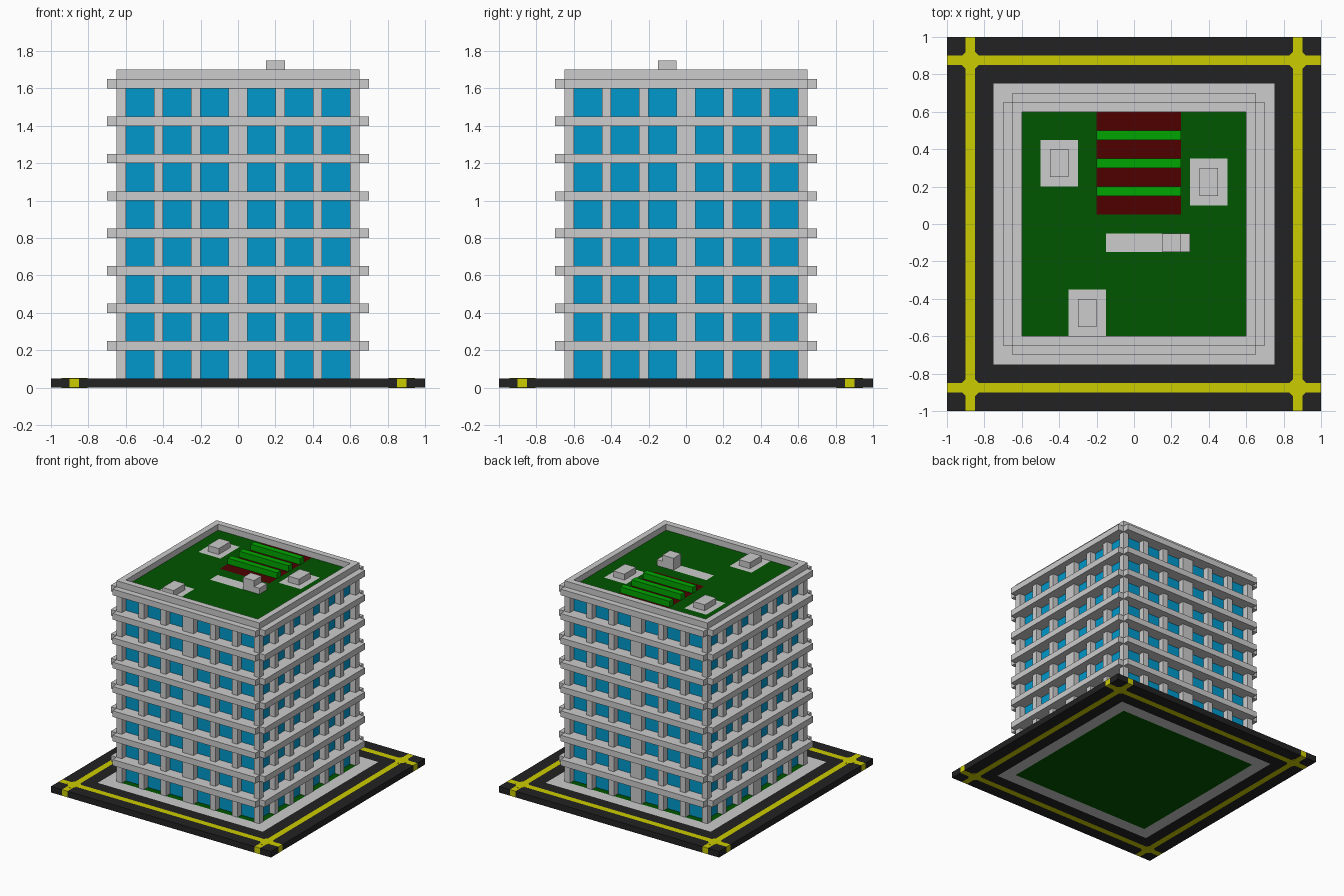
import bpy, bmesh, math
from mathutils import Matrix, Vector

cube = bpy.data.objects.get("Cube")
if cube:
    bpy.data.objects.remove(cube, do_unlink=True)


def material(name, rgb):
    lin = [((c / 255 + 0.055) / 1.055) ** 2.4 if c > 10 else c / 255 / 12.92 for c in rgb]
    m = bpy.data.materials.new(name)
    m.use_nodes = True
    m.diffuse_color = (*lin, 1)
    m.node_tree.nodes["Principled BSDF"].inputs["Base Color"].default_value = (*lin, 1)
    return m


CONCRETE = material("concrete_grey", (204, 204, 204))
GLASS = material("window_blue", (0, 153, 204))
ASPHALT = material("asphalt", (34, 34, 34))
YELLOW = material("road_yellow", (204, 204, 0))
LAWN = material("lawn_green", (0, 85, 0))
HEDGE = material("hedge_green", (0, 165, 0))
SOIL = material("soil_red", (78, 0, 0))


def finish(name, bm, mats):
    bmesh.ops.recalc_face_normals(bm, faces=bm.faces)
    mesh = bpy.data.meshes.new(name)
    bm.to_mesh(mesh)
    bm.free()
    for m in mats:
        mesh.materials.append(m)
    ob = bpy.data.objects.new(name, mesh)
    bpy.context.collection.objects.link(ob)
    return ob


def add_box(bm, x0, x1, y0, y1, z0, z1):
    mid = Vector(((x0 + x1) / 2, (y0 + y1) / 2, (z0 + z1) / 2))
    scale = Matrix.Diagonal((x1 - x0, y1 - y0, z1 - z0, 1))
    bmesh.ops.create_cube(bm, size=1, matrix=Matrix.Translation(mid) @ scale)


def box(name, mat, *dims):
    bm = bmesh.new()
    add_box(bm, *dims)
    return finish(name, bm, [mat])


def prism(name, mat, outline, z0, z1):
    bm = bmesh.new()
    face = bm.faces.new([bm.verts.new((x, y, z0)) for x, y in outline])
    ext = bmesh.ops.extrude_face_region(bm, geom=[face])["geom"]
    for v in ext:
        if isinstance(v, bmesh.types.BMVert):
            v.co.z = z1
    return finish(name, bm, [mat])


def slab(name, half, z0, z1, xcuts, ycuts, mats, rule):
    """Square slab cut along the given lines, coloured by face position."""
    bm = bmesh.new()
    add_box(bm, -half, half, -half, half, z0, z1)
    for axis, cuts in (((1, 0, 0), xcuts), ((0, 1, 0), ycuts)):
        for c in cuts:
            geom = bm.verts[:] + bm.edges[:] + bm.faces[:]
            bmesh.ops.bisect_plane(bm, geom=geom, plane_co=Vector(axis) * c, plane_no=axis)
    for f in bm.faces:
        c = f.calc_center_median()
        f.material_index = rule(c.x, c.y)
    return finish(name, bm, mats)


# Ground: road, yellow lines, pavement and lawn
def ground_rule(x, y):
    x, y = abs(x), abs(y)
    if 0.85 < x < 0.9 or 0.85 < y < 0.9:
        return 1
    r = max(x, y)
    return 0 if r > 0.75 else 2 if r > 0.65 else 3


lines = [s * v for s in (-1, 1) for v in (0.65, 0.75, 0.85, 0.9)]
slab("ground", 1, 0, 0.05, lines, lines, [ASPHALT, YELLOW, CONCRETE, LAWN], ground_rule)

# Widened line crossings
for i, (sx, sy) in enumerate([(-1, -1), (1, -1), (1, 1), (-1, 1)]):
    cx, cy, r = sx * 0.875, sy * 0.875, 0.07
    prism(f"line_crossing_{i + 1}", YELLOW,
          [(cx - r, cy), (cx, cy - r), (cx + r, cy), (cx, cy + r)], -0.001, 0.051)

# Glass core
box("glass_core", GLASS, -0.6, 0.6, -0.6, 0.6, 0.05, 1.6)

# Pillars on the four sides, then at the corners
bm = bmesh.new()
for x, w in ((-0.425, 0.05), (-0.225, 0.05), (0, 0.1), (0.225, 0.05), (0.425, 0.05)):
    for s in (-0.625, 0.625):
        add_box(bm, x - w / 2, x + w / 2, s - 0.025, s + 0.025, 0.05, 1.6)
        add_box(bm, s - 0.025, s + 0.025, x - w / 2, x + w / 2, 0.05, 1.6)
for x in (-0.625, 0.625):
    for y in (-0.625, 0.625):
        add_box(bm, x - 0.025, x + 0.025, y - 0.025, y + 0.025, 0.05, 1.6)
finish("pillars", bm, [CONCRETE])

# Floor ledges with notched corners
a, b = 0.65, 0.7
quarter = [(a, -b), (a, -a), (b, -a)]
outline = []
for k in range(4):
    for x, y in quarter:
        for _ in range(k):
            x, y = -y, x
        outline.append((x, y))
for k in range(8):
    prism(f"floor_ledge_{k + 1}", CONCRETE, outline, 0.2 + 0.2 * k, 0.25 + 0.2 * k)

# Parapet
bm = bmesh.new()
for s in (-0.625, 0.625):
    add_box(bm, -0.65, 0.65, s - 0.025, s + 0.025, 1.65, 1.7)
    add_box(bm, s - 0.025, s + 0.025, -0.6, 0.6, 1.65, 1.7)
finish("parapet", bm, [CONCRETE])

# Roof garden with planting bed, paved pads and a path
bed = (-0.2, 0.25, 0.05, 0.6)
pads = [(-0.5, -0.3, 0.2, 0.45), (0.3, 0.5, 0.1, 0.35), (-0.35, -0.15, -0.6, -0.35)]
path = (-0.15, 0.3, -0.15, -0.05)


def inside(r, x, y):
    return r[0] < x < r[1] and r[2] < y < r[3]


def roof_rule(x, y):
    if inside(bed, x, y):
        return 1
    return 2 if any(inside(r, x, y) for r in pads + [path]) else 0


areas = pads + [bed, path]
slab("roof_garden", 0.6, 1.645, 1.651,
     sorted({v for r in areas for v in r[:2]}),
     sorted({v for r in areas for v in r[2:] if abs(v) < 0.6}),
     [LAWN, SOIL, CONCRETE], roof_rule)

# Hedge rows
for i, y in enumerate((0.15, 0.3, 0.45)):
    box(f"hedge_row_{i + 1}", HEDGE, -0.2, 0.25, y, y + 0.05, 1.65, 1.7)

# Rooftop units on the pads
for i, (x0, x1, y0, y1) in enumerate(pads):
    box(f"roof_unit_{i + 1}", CONCRETE, x0 + 0.05, x1 - 0.05, y0 + 0.05, y1 - 0.05, 1.65, 1.7)

# Stair housing and its step
box("stair_housing", CONCRETE, 0.15, 0.25, -0.15, -0.05, 1.65, 1.75)
box("stair_step", CONCRETE, 0.25, 0.3, -0.15, -0.05, 1.65, 1.7)
